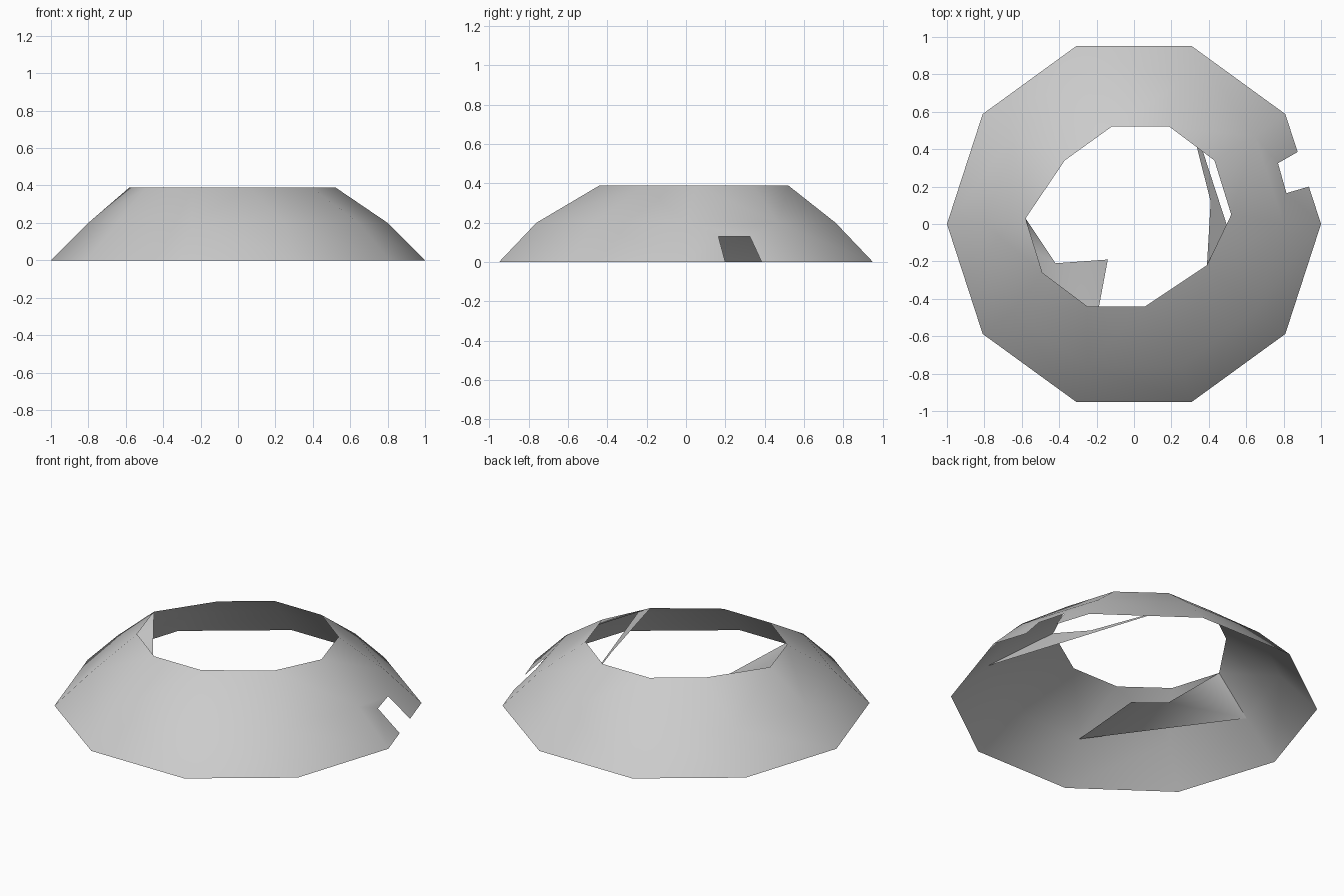
import bpy, bmesh, math

if "Cube" in bpy.data.objects:
    bpy.data.objects.remove(bpy.data.objects["Cube"])

SIDES = 10


def ring(radius, z):
    step = 2 * math.pi / SIDES
    return [(radius * math.cos(i * step), radius * math.sin(i * step), z) for i in range(SIDES)]


def make_object(name, faces):
    """Build an object from polygons given as lists of points, welding shared corners."""
    bm = bmesh.new()
    for pts in faces:
        bm.faces.new([bm.verts.new(p) for p in pts])
    bmesh.ops.remove_doubles(bm, verts=bm.verts, dist=0.0005)
    bmesh.ops.triangulate(bm, faces=bm.faces)
    mesh = bpy.data.meshes.new(name)
    bm.to_mesh(mesh)
    bm.free()
    obj = bpy.data.objects.new(name, mesh)
    bpy.context.collection.objects.link(obj)
    bpy.ops.object.select_all(action='DESELECT')
    obj.select_set(True)
    bpy.context.view_layer.objects.active = obj
    bpy.ops.object.shade_smooth_by_angle(angle=math.radians(50))
    return obj


# Base, middle and irregular rim rings of the dome
base = ring(1.0, 0.0)
mid = ring(0.8, 0.2)
rim = [(x, y, 0.39) for x, y in (
    (.52, .05), (.43, .34), (.19, .52), (-.12, .52), (-.37, .34),
    (-.58, .03), (-.49, -.26), (-.25, -.44), (.06, -.44), (.39, -.22))]

# Outer shell, with a small notch in the lower panel on the right
notch = [(.935, .2, 0), (.815, .165, .13), (.77, .325, .13), (.875, .385, 0)]
shell = []
for i in range(SIDES):
    j = (i + 1) % SIDES
    gap = notch if i == 0 else []
    shell.append([base[i], *gap, base[j], mid[j], mid[i]])
    shell.append([mid[i], mid[j], rim[j], rim[i]])
make_object("dome_shell", shell)

# Folded flap hanging inside the front left wall
corner = (-.42, -.21, .25)
tip = (-.14, -.19, .14)
make_object("left_inner_flap", [
    [rim[5], mid[5], corner],
    [corner, mid[5], mid[7]],
    [corner, mid[7], tip],
])

# Folded flap lining the right wall
fold = (.41, .12, .25)
make_object("right_inner_flap", [
    [mid[2], fold, mid[9]],
    [fold, rim[9], mid[9]],
])
